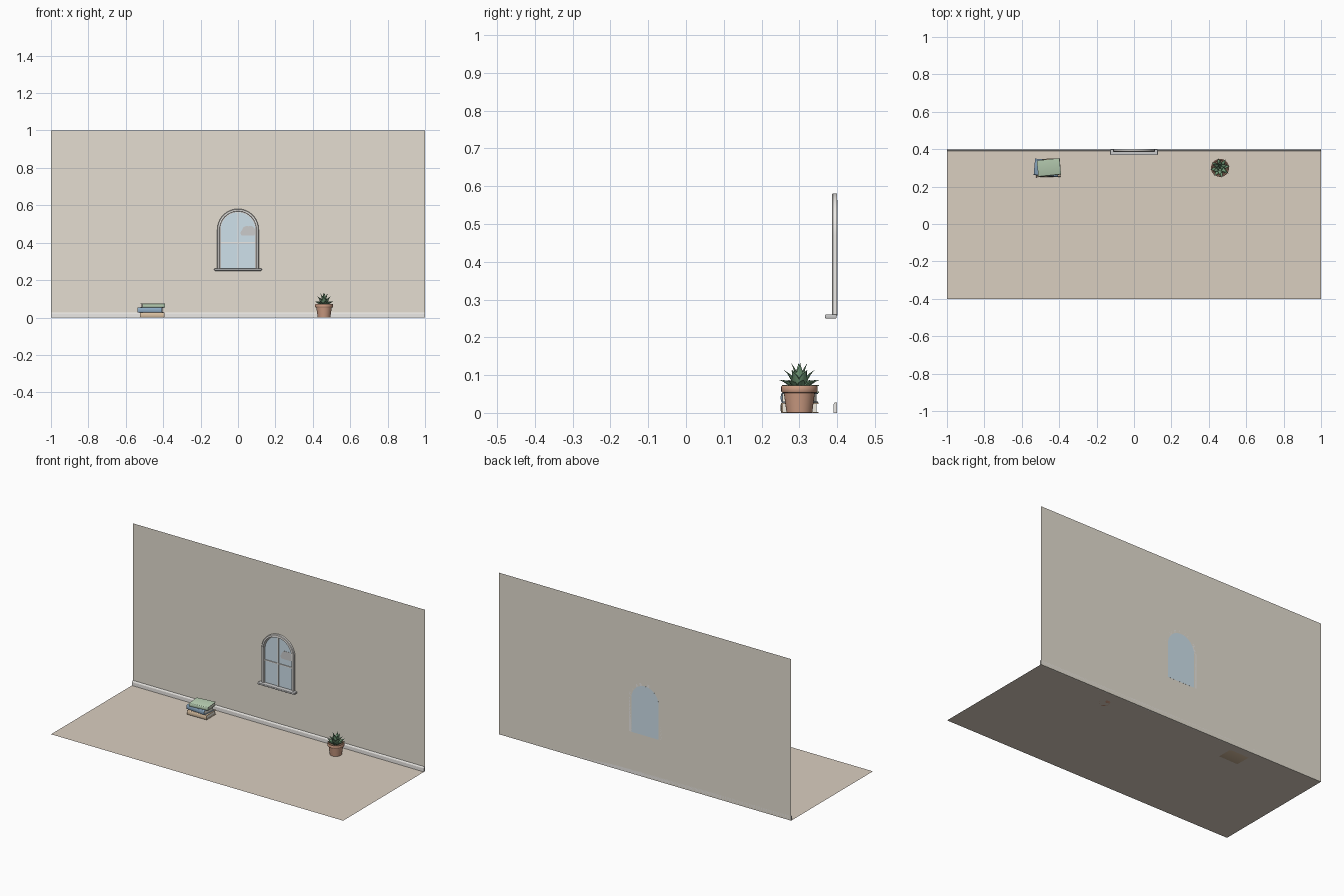
import bpy, bmesh
from math import sin, cos, pi, radians
from mathutils import Matrix, Vector

if "Cube" in bpy.data.objects:
    bpy.data.objects.remove(bpy.data.objects["Cube"])


def mat(name, r, g, b):
    m = bpy.data.materials.new(name)
    m.diffuse_color = (r, g, b, 1)
    m.use_nodes = True
    m.node_tree.nodes["Principled BSDF"].inputs["Base Color"].default_value = m.diffuse_color
    return m


WALL = mat("wall_paint", .78, .73, .64)
FLOOR = mat("floor_tan", .70, .62, .53)
WHITE = mat("trim_white", .84, .82, .79)
SILL = mat("sill_grey", .55, .54, .53)
SKY = mat("sky_glass", .62, .75, .83)
CLOUD = mat("cloud_grey", .66, .66, .67)
CLAY = mat("terracotta", .62, .34, .23)
SOIL = mat("soil", .17, .11, .07)
LEAF = mat("leaf_green", .17, .33, .19)
PAPER = mat("paper", .88, .84, .74)
COVERS = [mat("cover_tan", .74, .56, .38), mat("cover_blue", .27, .41, .56), mat("cover_green", .48, .62, .45)]


def finish(name, bm, material, smooth=False, bevel=0, recalc=True):
    if recalc:
        bmesh.ops.recalc_face_normals(bm, faces=bm.faces)
    me = bpy.data.meshes.new(name)
    bm.to_mesh(me)
    bm.free()
    ob = bpy.data.objects.new(name, me)
    bpy.context.collection.objects.link(ob)
    me.materials.append(material)
    if bevel:
        mod = ob.modifiers.new("bevel", 'BEVEL')
        mod.width, mod.segments = bevel, 3
    if smooth:
        bpy.ops.object.select_all(action='DESELECT')
        ob.select_set(True)
        bpy.context.view_layer.objects.active = ob
        bpy.ops.object.shade_smooth_by_angle(angle=radians(40))
    return ob


def plane(name, pts, material):
    bm = bmesh.new()
    bm.faces.new([bm.verts.new(p) for p in pts])
    return finish(name, bm, material, recalc=False)


def box(name, lo, hi, material, bevel=0):
    lo, hi = Vector(lo), Vector(hi)
    bm = bmesh.new()
    bmesh.ops.create_cube(bm, size=1, matrix=Matrix.Translation((lo + hi) / 2) @ Matrix.Diagonal((*(hi - lo), 1)))
    return finish(name, bm, material, bevel=bevel)


def prism(name, pts, axis, a, b, material, smooth=False):
    """Extrude a 2D outline along x (points y,z) or y (points x,z)."""
    bm = bmesh.new()
    vs = [bm.verts.new((a, p, q) if axis == 'x' else (p, a, q)) for p, q in pts]
    face = bm.faces.new(vs)
    ext = bmesh.ops.extrude_face_region(bm, geom=[face])["geom"]
    d = (b - a, 0, 0) if axis == 'x' else (0, b - a, 0)
    bmesh.ops.translate(bm, vec=d, verts=[v for v in ext if isinstance(v, bmesh.types.BMVert)])
    return finish(name, bm, material, smooth)


def skin(bm, rings, closed=True):
    """Bridge successive vertex rings with quads."""
    n = len(rings[0])
    for r, s in zip(rings, rings[1:]):
        for i in range(n if closed else n - 1):
            j = (i + 1) % n
            bm.faces.new((r[i], r[j], s[j], s[i]))


def lathe(name, profile, center, material, n=32):
    bm = bmesh.new()
    rings = [[bm.verts.new((center[0] + r * cos(2 * pi * i / n), center[1] + r * sin(2 * pi * i / n), z))
              for i in range(n)] for r, z in profile]
    skin(bm, rings)
    bm.faces.new(rings[0])
    bm.faces.new(rings[-1])
    return finish(name, bm, material, True)


# Room shell
plane("floor", [(-1, -.4, 0), (1, -.4, 0), (1, .4, 0), (-1, .4, 0)], FLOOR)
plane("wall", [(-1, .4, 0), (1, .4, 0), (1, .4, 1), (-1, .4, 1)], WALL)
prism("baseboard", [(.4, 0), (.39, 0), (.39, .021), (.392, .026), (.395, .028), (.4, .028)], 'x', -1, 1, WHITE)

# Arched window
ZC, Z0 = .47, .258


def arch(r, n=32):
    return [(r, Z0)] + [(r * cos(pi * i / n), ZC + r * sin(pi * i / n)) for i in range(n + 1)] + [(-r, Z0)]


bm = bmesh.new()
section = [(.111, .4), (.111, .389), (.108, .386), (.099, .386), (.097, .390), (.092, .390), (.092, .4)]
skin_rings = [[bm.verts.new((x, y, z)) for x, z in arch(r)] for r, y in section]
skin(bm, skin_rings + [skin_rings[0]], closed=False)
for k in (0, -1):
    bm.faces.new([r[k] for r in skin_rings])
finish("window_frame", bm, WHITE, True)
prism("window_glass", arch(.093), 'y', .3965, .4005, SKY)
box("muntin_vertical", (-.003, .392, Z0), (.003, .398, ZC + .093), WHITE)
for s, side in ((-1, "left"), (1, "right")):
    a, b = sorted((s * .003, s * .093))
    box("muntin_" + side, (a, .392, .397), (b, .398, .403), WHITE)
box("window_sill", (-.127, .368, .25), (.127, .399, .261), SILL, .003)

# Cloud behind the panes: overlapping scalloped discs with a flat bottom
for k, (x, z, r) in enumerate([(.030, .452, .016), (.047, .463, .026), (.066, .464, .026), (.079, .450, .013)]):
    prism("cloud_puff_%d" % k, [(x + r * cos(2 * pi * i / 24), max(.438, z + r * sin(2 * pi * i / 24)))
                                for i in range(24)], 'y', .3955 - k * .0001, .3975, CLOUD)


# Stack of books, spine to the front
def book(name, cx, cy, z, w, d, h, ang, cover):
    t, rad = .003, .004
    parts = []
    # wrapped cover with rounded spine (C-shaped profile in y,z)
    out = [(d / 2, h)] + [(-d / 2 + rad - rad * sin(pi * i / 8), h / 2 + h / 2 * cos(pi * i / 8))
                          for i in range(9)] + [(d / 2, 0)]
    inn = [(d / 2, t), (-d / 2 + rad, t), (-d / 2 + rad, h - t), (d / 2, h - t)]
    parts.append(prism(name + "_cover", out + inn, 'x', -w / 2, w / 2, cover, True))
    parts.append(box(name + "_pages", (-w / 2 + .004, -d / 2 + rad, t), (w / 2 - .004, d / 2 - .004, h - t), PAPER))
    for p in parts:
        p.location = (cx, cy, z)
        p.rotation_euler.z = radians(ang)


book("bottom_book", -.460, .300, 0, .132, .098, .027, 1, COVERS[0])
book("middle_book", -.468, .300, .027, .130, .088, .026, -5, COVERS[1])
book("top_book", -.455, .302, .053, .122, .088, .021, 6, COVERS[2])

# Potted succulent
PX, PY = .46, .30
lathe("pot", [(.032, 0), (.034, .001), (.041, .053), (.046, .054), (.048, .057), (.048, .069), (.046, .072),
              (.042, .072), (.040, .069), (.039, .060)], (PX, PY), CLAY)
lathe("soil", [(.040, .060), (.040, .064), (.02, .067)], (PX, PY), SOIL)


def leaf(bm, yaw, tilt, length, width, thick, base, n=10, steps=9):
    m = (Matrix.Translation((PX, PY, .064)) @ Matrix.Rotation(yaw, 4, 'Z')
         @ Matrix.Translation((base, 0, 0)) @ Matrix.Rotation(tilt, 4, 'Y'))
    rings = []
    for k in range(steps + 1):
        t = k / steps
        f = max(.03, (.5 + .5 * sin(pi * min(t / .9, 1))) * (1 - t ** 3.5))
        bend = -.10 * length * t * (1 - t) * 4 + .05 * length
        rings.append([bm.verts.new(m @ Vector((-bend * -1 + thick * f * cos(2 * pi * i / n),
                                               width * f * sin(2 * pi * i / n), length * t))) for i in range(n)])
    skin(bm, rings)
    bm.faces.new(rings[0])
    bm.faces.new(rings[-1])


for name, count, tilt, length, width, base, off in [("outer_leaves", 8, 60, .050, .010, .010, .2),
                                                    ("middle_leaves", 6, 32, .060, .012, .006, .5),
                                                    ("inner_leaves", 4, 11, .070, .012, .005, .1)]:
    bm = bmesh.new()
    for i in range(count):
        leaf(bm, off + 2 * pi * i / count, radians(tilt), length, width, .005, base)
    finish(name, bm, LEAF, True)
